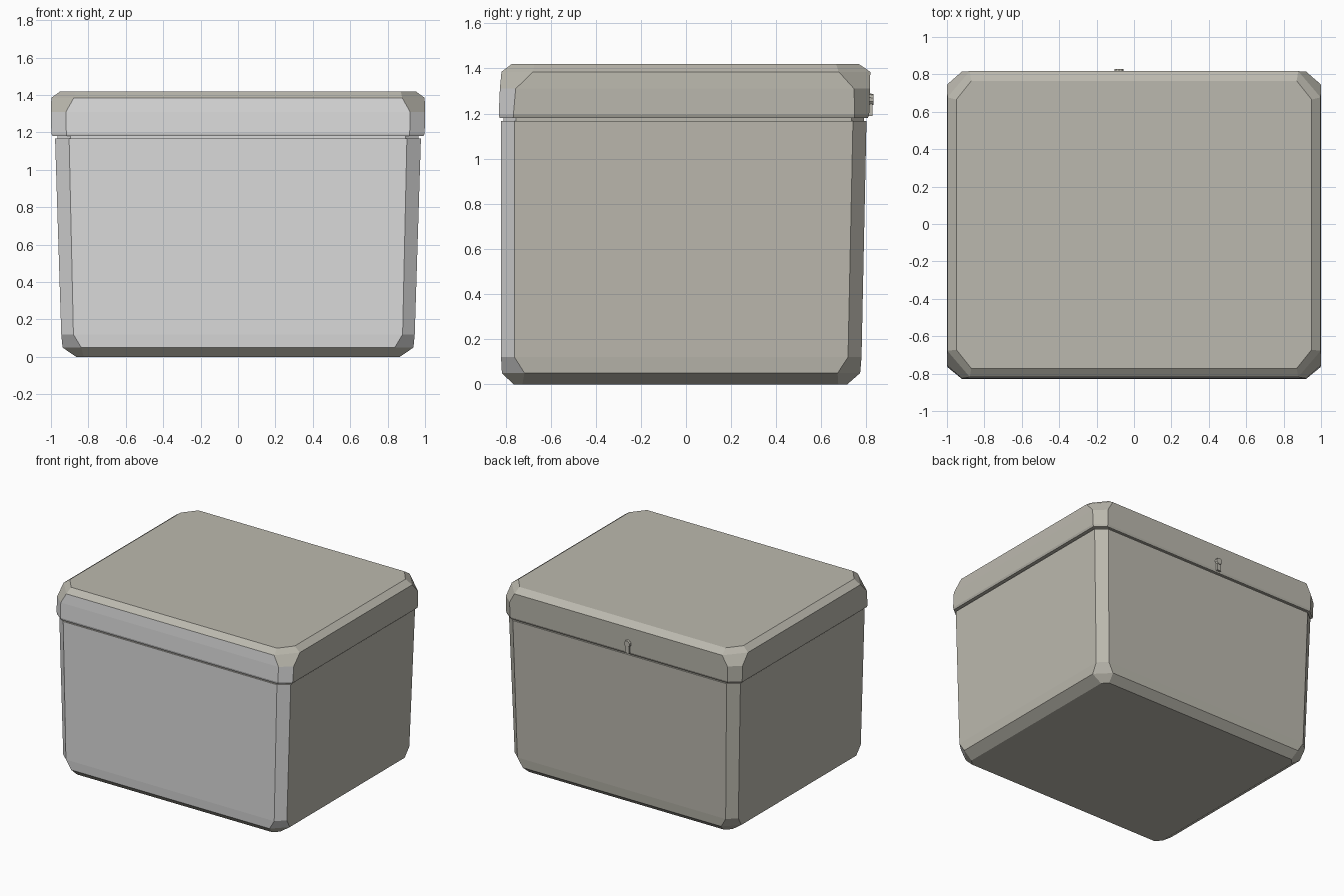
import bpy, bmesh, math

if "Cube" in bpy.data.objects:
    bpy.data.objects.remove(bpy.data.objects["Cube"])


def material(name, colour):
    m = bpy.data.materials.new(name)
    m.diffuse_color = (*colour, 1)
    m.use_nodes = True
    m.node_tree.nodes["Principled BSDF"].inputs["Base Color"].default_value = m.diffuse_color
    return m


WARM = material("warm_grey", (0.50, 0.485, 0.425))
LIGHT = material("light_grey", (0.70, 0.70, 0.70))


def finish(bm, name, mats):
    bmesh.ops.recalc_face_normals(bm, faces=bm.faces)
    mesh = bpy.data.meshes.new(name)
    for m in mats:
        mesh.materials.append(m)
    if len(mats) > 1:  # panels and corner strips facing the front are lighter
        for f in bm.faces:
            f.normal_update()
            n = f.normal
            f.material_index = int(n.y < -0.4 and abs(n.z) < 0.45)
    bm.to_mesh(mesh)
    bm.free()
    ob = bpy.data.objects.new(name, mesh)
    bpy.context.collection.objects.link(ob)
    return ob


def corner_ring(hx, y0, y1, cx, cy):
    """Rectangle with cut corners, counter-clockwise."""
    return [(-hx + cx, y0), (hx - cx, y0), (hx, y0 + cy), (hx, y1 - cy),
            (hx - cx, y1), (-hx + cx, y1), (-hx, y1 - cy), (-hx, y0 + cy)]


def stack(name, rings, mats):
    """Loft rings of (z, half width, front y, back y, cut x, cut y)."""
    bm = bmesh.new()
    loops = [[bm.verts.new((x, y, z)) for x, y in corner_ring(*r)] for z, *r in rings]
    for a, b in zip(loops, loops[1:]):
        for i in range(8):
            j = (i + 1) % 8
            bm.faces.new((a[i], a[j], b[j], b[i]))
    bm.faces.new(loops[0][::-1])
    bm.faces.new(loops[-1])
    return finish(bm, name, mats)


# Tapered box with bevelled foot and a narrow neck under the lid
stack("box_body", [
    (0.00, 0.865, -0.765, 0.715, 0.04, 0.04),
    (0.05, 0.938, -0.816, 0.772, 0.10, 0.10),
    (0.12, 0.945, -0.820, 0.778, 0.065, 0.06),
    (1.168, 0.978, -0.820, 0.800, 0.075, 0.06),
    (1.168, 0.966, -0.808, 0.788, 0.07, 0.055),
    (1.185, 0.966, -0.808, 0.788, 0.07, 0.055),
], [WARM, LIGHT])

# Overhanging lid with bevelled rim and larger corner facets
stack("lid", [
    (1.18, 0.992, -0.826, 0.806, 0.075, 0.06),
    (1.195, 0.998, -0.830, 0.812, 0.08, 0.065),
    (1.31, 1.000, -0.825, 0.815, 0.08, 0.07),
    (1.385, 0.998, -0.818, 0.817, 0.12, 0.14),
    (1.42, 0.950, -0.772, 0.765, 0.08, 0.10),
], [WARM, LIGHT])

# Small clasp on the back: a round button with a hanging tab
bm = bmesh.new()
bmesh.ops.create_cone(bm, cap_ends=True, segments=10, radius1=0.03, radius2=0.024, depth=0.026)
ob = finish(bm, "clasp_button", [WARM])
ob.rotation_euler.x = -math.pi / 2
ob.location = (-0.08, 0.817, 1.262)

bm = bmesh.new()
bmesh.ops.create_cube(bm, size=1)
for v in bm.verts:
    v.co.x *= 0.034
    v.co.y *= 0.022
    v.co.z *= 0.07
ob = finish(bm, "clasp_tab", [WARM])
ob.location = (-0.08, 0.815, 1.225)
